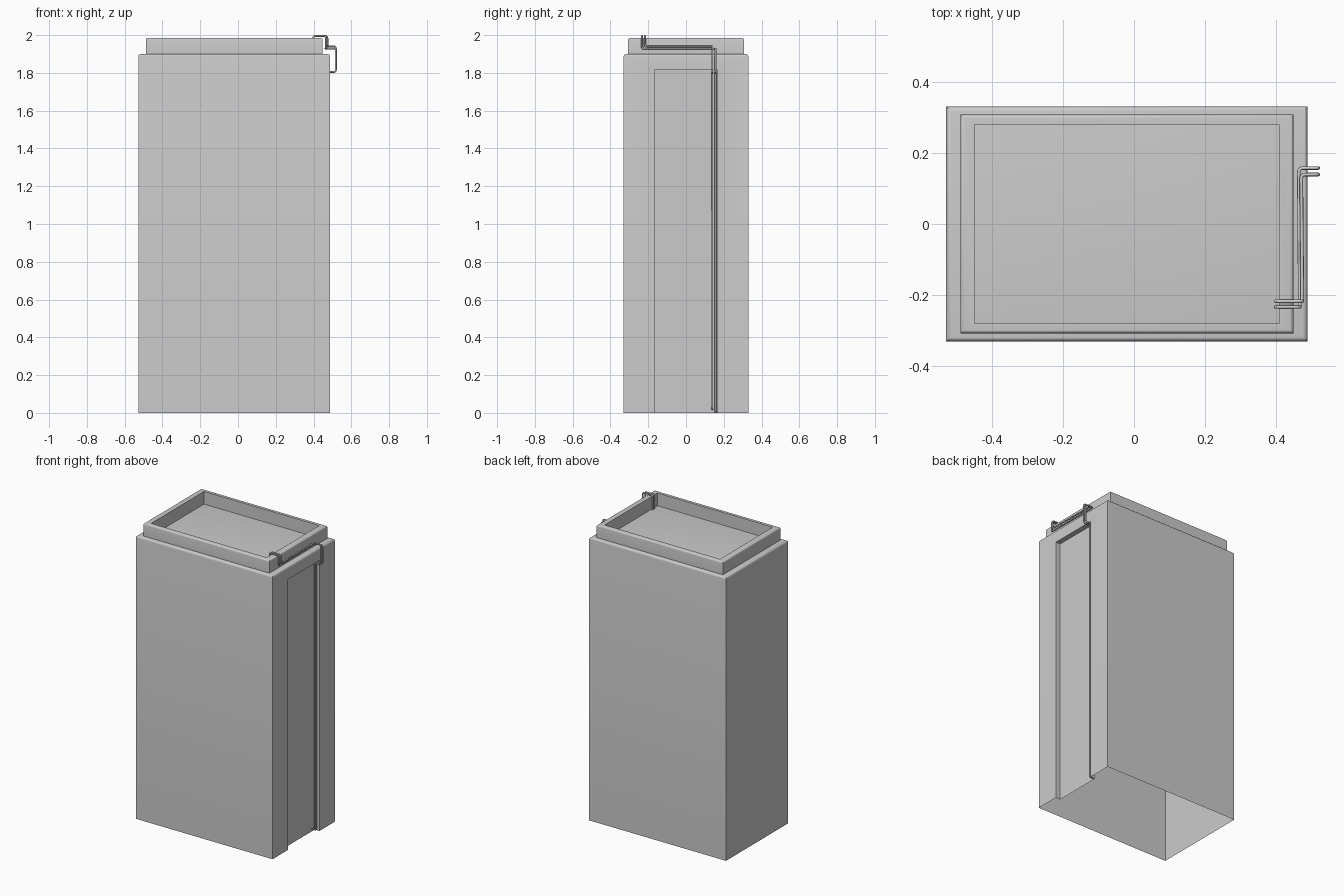
import bpy, bmesh
from mathutils import Vector

if "Cube" in bpy.data.objects:
    bpy.data.objects.remove(bpy.data.objects["Cube"])

X0, X1, Y, H = -0.528, 0.488, 0.33, 1.9      # body extents
RIM_TOP = 1.985
NY, NZ, ND = 0.167, 1.815, 0.035             # side recess half width, height, depth


def finish(name, bm):
    bmesh.ops.recalc_face_normals(bm, faces=bm.faces)
    me = bpy.data.meshes.new(name)
    bm.to_mesh(me)
    bm.free()
    ob = bpy.data.objects.new(name, me)
    bpy.context.collection.objects.link(ob)
    select(ob)
    bpy.ops.object.shade_smooth_by_angle(angle=0.6)
    return ob


def select(ob):
    bpy.ops.object.select_all(action='DESELECT')
    ob.select_set(True)
    bpy.context.view_layer.objects.active = ob


def rect(bm, x0, x1, y, z):
    return [bm.verts.new(p) for p in ((x0, -y, z), (x1, -y, z), (x1, y, z), (x0, y, z))]


def round_edges(bm, edges, r):
    bmesh.ops.bevel(bm, geom=edges, offset=r, segments=4, profile=0.5, affect='EDGES')


# Body: open-bottomed shell with a tall recess in the right side
bm = bmesh.new()
b, t = rect(bm, X0, X1, Y, 0), rect(bm, X0, X1, Y, H)
door = [(-NY, 0), (-NY, NZ), (NY, NZ), (NY, 0)]
outer = [bm.verts.new((X1, y, z)) for y, z in door]
inner = [bm.verts.new((X1 - ND, y, z)) for y, z in door]
bm.faces.new(t)
for i in (0, 2, 3):
    j = (i + 1) % 4
    bm.faces.new((b[i], b[j], t[j], t[i]))
bm.faces.new([b[1]] + outer + [b[2], t[2], t[1]])
bm.faces.new(inner)
for i in range(3):
    bm.faces.new((outer[i], outer[i + 1], inner[i + 1], inner[i]))
bmesh.ops.recalc_face_normals(bm, faces=bm.faces)
round_edges(bm, [e for e in bm.edges if all(v.co.z > H - 0.01 for v in e.verts)], 0.014)
finish("body", bm)

# Raised rim around the roof
bm = bmesh.new()
rings = [rect(bm, X0 + 0.04, X1 - 0.04, 0.307, H), rect(bm, X0 + 0.04, X1 - 0.04, 0.307, RIM_TOP),
         rect(bm, X0 + 0.08, X1 - 0.08, 0.28, RIM_TOP), rect(bm, X0 + 0.08, X1 - 0.08, 0.28, H)]
for a, c in zip(rings, rings[1:]):
    for i in range(4):
        j = (i + 1) % 4
        bm.faces.new((a[i], a[j], c[j], c[i]))
bmesh.ops.recalc_face_normals(bm, faces=bm.faces)
round_edges(bm, [e for e in bm.edges if all(v in rings[1] for v in e.verts)], 0.01)
finish("roof_rim", bm)


def pipe(name, pts, bend=0.012, r=0.005):
    """Tube along a path with rounded corners."""
    pts = [Vector(p) for p in pts]
    path = [pts[0]]
    for p, q, s in zip(pts, pts[1:], pts[2:]):
        a = q + (p - q).normalized() * bend
        c = q + (s - q).normalized() * bend
        for k in range(5):
            u = k / 4
            path.append(a * (1 - u) ** 2 + q * 2 * u * (1 - u) + c * u * u)
    path.append(pts[-1])
    cu = bpy.data.curves.new(name, 'CURVE')
    cu.dimensions = '3D'
    cu.bevel_depth, cu.bevel_resolution, cu.use_fill_caps = r, 2, True
    sp = cu.splines.new('POLY')
    sp.points.add(len(path) - 1)
    for point, co in zip(sp.points, path):
        point.co = (*co, 1)
    ob = bpy.data.objects.new(name, cu)
    bpy.context.collection.objects.link(ob)
    select(ob)
    bpy.ops.object.convert(target='MESH')
    bpy.ops.object.shade_smooth_by_angle(angle=0.9)


# Twin pipes: over the rim, along its side, out over the ledge and down the recess
for n, (ya, yb, x, z, foot) in enumerate([(-0.233, 0.157, 0.463, 1.928, 0.006),
                                          (-0.217, 0.139, 0.470, 1.940, 0.02)]):
    pipe(f"pipe_{n + 1}", [
        (0.398, ya, H), (0.398, ya, 1.995), (x + 0.003, ya, 1.995), (x + 0.003, ya, z),
        (x, yb, z), (0.518, yb, z), (0.518, yb, 1.805), (0.472, yb, 1.805),
        (0.472, yb, foot), (X1 - ND, yb, foot)])
